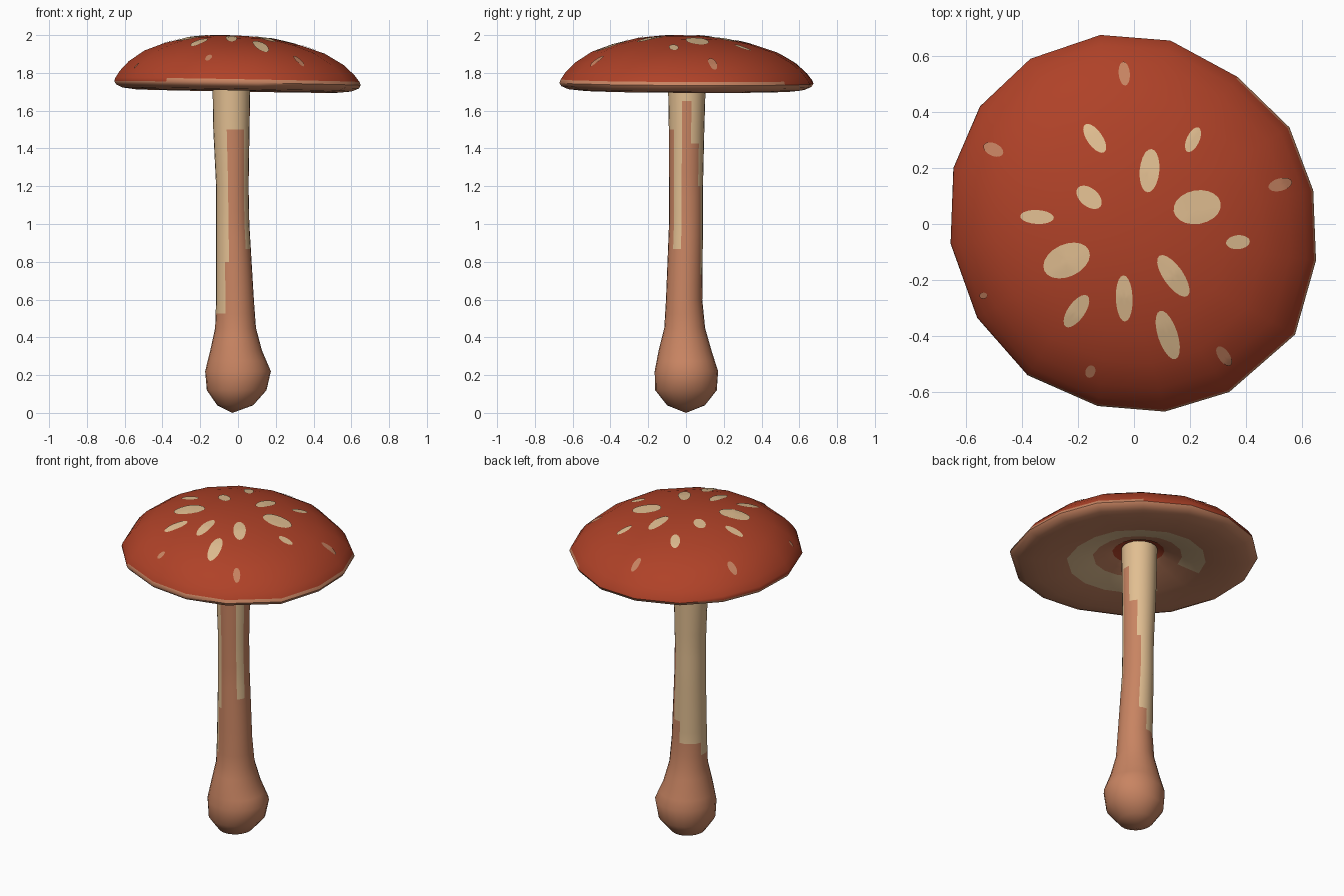
import bpy, bmesh, math
from mathutils import Vector
from mathutils.bvhtree import BVHTree

if "Cube" in bpy.data.objects:
    bpy.data.objects.remove(bpy.data.objects["Cube"])


def material(name, rgb):
    m = bpy.data.materials.new(name)
    m.diffuse_color = (*rgb, 1)
    m.use_nodes = True
    m.node_tree.nodes["Principled BSDF"].inputs["Base Color"].default_value = m.diffuse_color
    return m


MATS = [material("cap red", (0.43, 0.054, 0.021)),
        material("warm tan", (0.578, 0.231, 0.122)),
        material("cream", (0.753, 0.515, 0.283))]
RED, TAN, CREAM = range(3)


def make_object(name, bm, angle=50):
    bmesh.ops.recalc_face_normals(bm, faces=bm.faces)
    mesh = bpy.data.meshes.new(name)
    bm.to_mesh(mesh)
    bm.free()
    for m in MATS:
        mesh.materials.append(m)
    ob = bpy.data.objects.new(name, mesh)
    bpy.context.collection.objects.link(ob)
    bpy.ops.object.select_all(action='DESELECT')
    ob.select_set(True)
    bpy.context.view_layer.objects.active = ob
    bpy.ops.object.shade_smooth_by_angle(angle=math.radians(angle))
    return ob


def loft(bm, rings, start, end, colour):
    """Skin rings of points, with a point at each end; colour(row, centre) picks the slot."""
    loops = [[bm.verts.new(p) for p in r] for r in rings]
    a, b = bm.verts.new(start), bm.verts.new(end)
    n = len(loops[0])
    for i in range(n):
        j = (i + 1) % n
        quads = [(-1, (a, loops[0][i], loops[0][j]))]
        quads += [(k, (loops[k][i], loops[k][j], loops[k + 1][j], loops[k + 1][i]))
                  for k in range(len(loops) - 1)]
        quads.append((len(loops) - 1, (loops[-1][j], loops[-1][i], b)))
        for k, vs in quads:
            f = bm.faces.new(vs)
            f.material_index = colour(k, f.calc_center_median())


# Cap: uneven sixteen-sided outline, domed above and hollow below
OUTLINE = [(-.12, .675), (.13, .655), (.37, .525), (.555, .345), (.64, .12), (.65, -.13),
           (.575, -.395), (.34, -.6), (.11, -.67), (-.13, -.65), (-.38, -.54), (-.56, -.335),
           (-.655, -.07), (-.645, .2), (-.55, .42), (-.37, .59)]
TOP = [(.15, 1.997), (.35, 1.983), (.55, 1.952), (.73, 1.91), (.87, 1.852), (.95, 1.80),
       (.99, 1.763), (1.0, 1.745)]
UNDER = [(.985, 1.728), (.93, 1.712), (.82, 1.704), (.68, 1.709), (.56, 1.722), (.46, 1.738),
         (.36, 1.756), (.28, 1.775), (.21, 1.79), (.15, 1.815)]


def cap_ring(f, z, off):
    return [(x * f + off[0] * (1 - f), y * f + off[1] * (1 - f), z - .018 * x * f - .006 * y * f)
            for x, y in OUTLINE]


def cap_colour(row, c):
    th = math.degrees(math.atan2(c.y, c.x))
    t = len(TOP)
    if row < t - 2:
        return RED
    if row == t - 2:                       # narrow lip, bare on the front and right
        return TAN if -125 < th < 60 else RED
    if row >= t + 8:                       # collar round the stem
        return RED
    if t + 4 <= row <= t + 5 and not (160 < th or th < -145):
        return CREAM                       # pale ring
    return TAN


bm = bmesh.new()
rings = [cap_ring(f, z, (-.06, -.04)) for f, z in TOP]
rings += [cap_ring(f, z, (-.04, 0)) for f, z in UNDER]
loft(bm, rings, (-.06, -.04, 2.0), (-.035, 0, 1.82), cap_colour)
cap = make_object("cap", bm)
tree = BVHTree.FromObject(cap, bpy.context.evaluated_depsgraph_get())

# Spots: thin ellipses laid on the cap (x, y, length, width, angle)
CREAM_SPOTS = [(.225, .06, .17, .12, 10), (-.24, -.13, .175, .115, 25), (.055, .19, .155, .07, 85),
               (-.14, .305, .12, .055, -55), (-.16, .095, .105, .065, -40),
               (.21, .30, .095, .045, 65), (-.345, .025, .12, .05, -3), (.37, -.065, .085, .05, 5),
               (.14, -.185, .175, .07, -55), (-.035, -.265, .165, .06, -88),
               (-.205, -.31, .135, .06, 55), (.12, -.395, .18, .07, -72)]
TAN_SPOTS = [(-.035, .535, .085, .04, -85), (-.5, .265, .075, .045, -25),
             (.52, .14, .085, .045, 15), (.32, -.47, .08, .04, -55),
             (-.155, -.525, .045, .035, 70), (-.535, -.255, .028, .022, 0)]


def spots(name, items, slot):
    bm = bmesh.new()

    def on_cap(x, y):
        p, nrm, _, _ = tree.ray_cast(Vector((x, y, 3)), Vector((0, 0, -1)))
        return bm.verts.new(p + nrm * .004)

    for cx, cy, length, width, deg in items:
        ca, sa = math.cos(math.radians(deg)), math.sin(math.radians(deg))
        loops = []
        for s in (.33, .67, 1):
            loop = []
            for i in range(20):
                t = math.tau * i / 20
                u, v = s * length / 2 * math.cos(t), s * width / 2 * math.sin(t)
                loop.append(on_cap(cx + u * ca - v * sa, cy + u * sa + v * ca))
            loops.append(loop)
        mid = on_cap(cx, cy)
        for i in range(20):
            j = (i + 1) % 20
            bm.faces.new((mid, loops[0][i], loops[0][j]))
            for a, b in zip(loops, loops[1:]):
                bm.faces.new((a[i], b[i], b[j], a[j]))
    for f in bm.faces:
        f.material_index = slot
        f.normal_update()
        if f.normal.z < 0:
            f.normal_flip()
    return make_object(name, bm)


spots("cream_spots", CREAM_SPOTS, CREAM)
spots("tan_spots", TAN_SPOTS, TAN)

# Stem: (z, centre x, centre y, radius x, radius y), swelling to a bulb
STEM = [(.04, -.015, 0, .095, .10), (.12, -.007, 0, .158, .163), (.22, 0, .002, .174, .168),
        (.33, -.01, -.005, .137, .14), (.45, -.013, -.007, .108, .108),
        (.6, -.016, -.01, .1, .096), (1.0, -.028, 0, .088, .09), (1.2, -.03, 0, .086, .09),
        (1.5, -.035, .003, .096, .094), (1.8, -.035, .005, .101, .101)]
# Cream shows above this height, by direction in degrees: (up to angle, height)
PALE_FROM = [(-107, .5), (-50, 1.5), (-18, .85), (12, 1.65), (40, 1.43), (60, 1.2),
             (80, .75), (165, .62), (181, .5)]


def stem_colour(row, c):
    th = math.degrees(math.atan2(c.y, c.x + .03))
    floor = next(z for limit, z in PALE_FROM if th <= limit)
    return CREAM if c.z > floor else TAN


rows = []
for a, b in zip(STEM, STEM[1:]):
    steps = max(1, round((b[0] - a[0]) / .07))
    rows += [[p + (q - p) * k / steps for p, q in zip(a, b)] for k in range(steps)]
rows.append(STEM[-1])
bm = bmesh.new()
rings = [[(x + rx * math.cos(math.tau * i / 24), y + ry * math.sin(math.tau * i / 24), z)
          for i in range(24)] for z, x, y, rx, ry in rows]
loft(bm, rings, (-.03, 0, 0), (-.035, .005, 1.8), stem_colour)
make_object("stem", bm)
